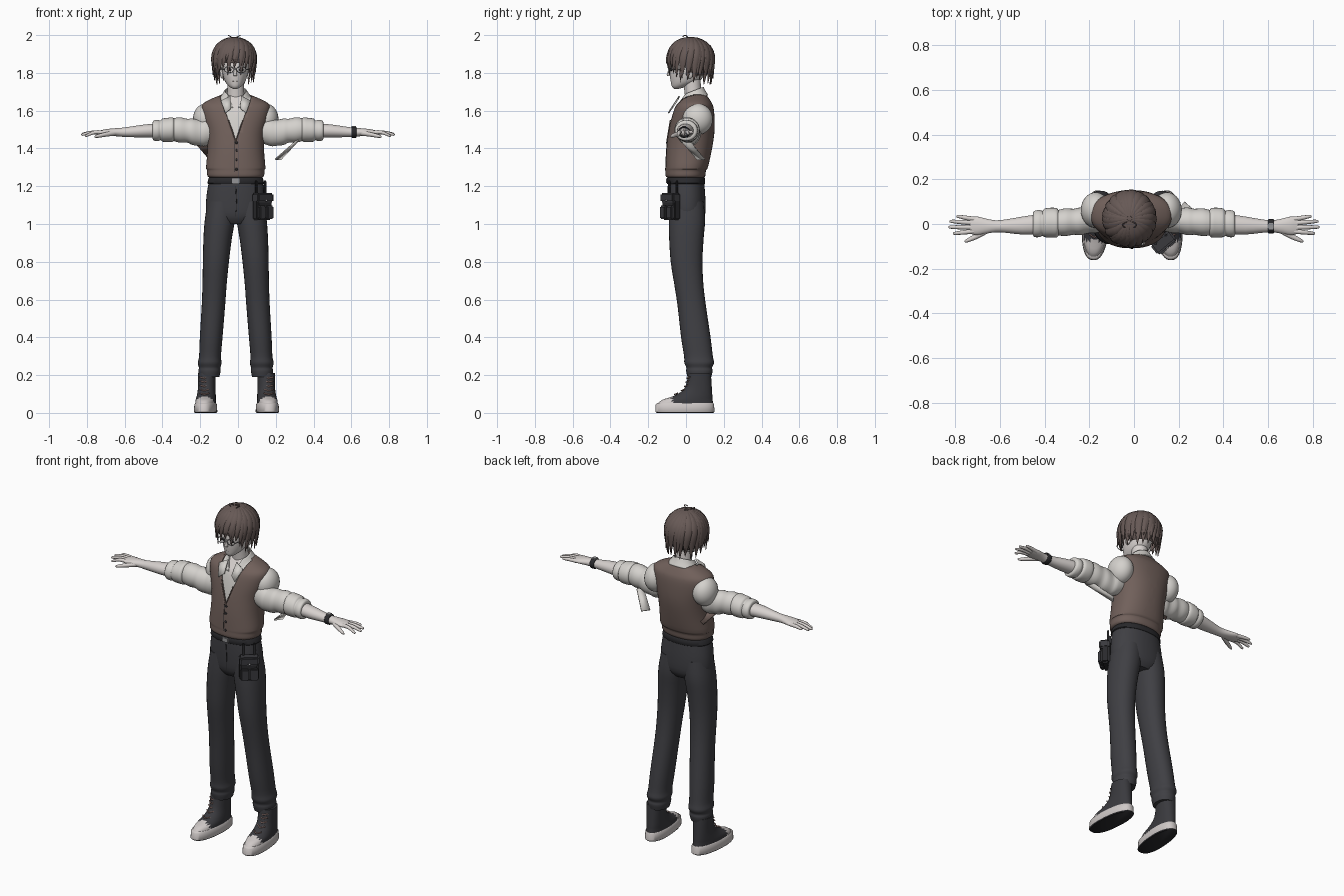
import bpy, bmesh, math, random
from mathutils import Vector, Matrix

if "Cube" in bpy.data.objects:
    bpy.data.objects.remove(bpy.data.objects["Cube"])
random.seed(4)
CX = -.012  # body centre line


def material(name, *rgb):
    mat = bpy.data.materials.new(name)
    mat.use_nodes = True
    mat.diffuse_color = (*rgb, 1)
    mat.node_tree.nodes["Principled BSDF"].inputs["Base Color"].default_value = (*rgb, 1)
    return mat


SKIN = material("pale skin", .68, .64, .62)
SHIRT = material("off white shirt", .66, .64, .61)
HAIR = material("brown hair", .135, .1, .092)
VEST = material("brown knit", .165, .118, .104)
CLOTH = material("charcoal cloth", .05, .05, .057)
CANVAS = material("dark canvas", .042, .042, .048)
RUBBER = material("white rubber", .62, .58, .57)
BLACK = material("black leather", .022, .022, .025)
LACE = material("dusty pink lace", .4, .25, .22)
METAL = material("grey metal", .3, .3, .31)


def finish(name, bm, *mats, solid=0, angle=.8):
    bmesh.ops.recalc_face_normals(bm, faces=bm.faces)
    mesh = bpy.data.meshes.new(name)
    bm.to_mesh(mesh)
    bm.free()
    for mat in mats:
        mesh.materials.append(mat)
    mesh.shade_smooth()
    mesh.set_sharp_from_angle(angle=angle)
    obj = bpy.data.objects.new(name, mesh)
    bpy.context.collection.objects.link(obj)
    if solid:
        mod = obj.modifiers.new("thickness", "SOLIDIFY")
        mod.thickness = solid
    return obj


def bridge(bm, rings, cap=True):
    loops = [[bm.verts.new(p) for p in ring] for ring in rings]
    for low, high in zip(loops, loops[1:]):
        for i in range(len(low)):
            j = (i + 1) % len(low)
            bm.faces.new((low[i], low[j], high[j], high[i]))
    if cap:
        bm.faces.new(loops[0][::-1])
        bm.faces.new(loops[-1])


def smooth_path(keys, steps):
    """Catmull-Rom interpolation of key tuples."""
    keys = [Vector(k) for k in keys]
    ext = [keys[0]] + keys + [keys[-1]]
    out = []
    for a, b, c, d in zip(ext, ext[1:], ext[2:], ext[3:]):
        for k in range(steps):
            t = k / steps
            out.append(b + (c - a) * t / 2 + (a - b * 2.5 + c * 2 - d / 2) * t * t
                       + (b * 3 - c * 3 + d - a) * t ** 3 / 2)
    return out + [keys[-1]]


def loft(keys, axis="z", sides=28, power=1, steps=3, cap=True, tilt=0):
    """Sweep ellipses given as centre and two radii."""
    bm = bmesh.new()
    rings = []
    for x, y, z, a, b in smooth_path(keys, steps):
        ring = []
        for i in range(sides):
            ang = math.tau * i / sides
            c, s = math.cos(ang), math.sin(ang)
            u = a * math.copysign(abs(c) ** power, c)
            v = b * math.copysign(abs(s) ** power, s)
            ring.append((x + u, y + v, z + tilt * v) if axis == "z" else (x, y + u, z + v))
        rings.append(ring)
    bridge(bm, rings, cap)
    return bm


def cut_vee(bm, apex, half, top):
    """Cut a V outline into the front and return the faces inside it."""
    tip = Vector((CX, 0, apex))
    normals = [Vector((s * (top - apex), 0, -half)) for s in (-1, 1)]
    for n in normals:
        bmesh.ops.bisect_plane(bm, geom=bm.verts[:] + bm.edges[:] + bm.faces[:], plane_co=tip, plane_no=n)
    return [f for f in bm.faces if f.calc_center_median().y < .04
            and all(n.dot(f.calc_center_median() - tip) < 0 for n in normals)]


def box(name, centre, size, mat, turn=0, bevel=.004):
    bm = bmesh.new()
    place = Matrix.Translation(centre) @ Matrix.Rotation(turn, 4, "Z") @ Matrix.Diagonal((*size, 1))
    bmesh.ops.create_cube(bm, size=1, matrix=place)
    bmesh.ops.bevel(bm, geom=bm.edges[:], offset=bevel, segments=2, affect="EDGES")
    return finish(name, bm, mat, angle=.5)


def ball(name, centre, radii, mat):
    bm = bmesh.new()
    bmesh.ops.create_uvsphere(bm, u_segments=28, v_segments=18, radius=1,
                              matrix=Matrix.Translation(centre) @ Matrix.Diagonal((*radii, 1)))
    return finish(name, bm, mat)


def wire(name, points, radius, mat, cyclic=False):
    curve = bpy.data.curves.new(name, "CURVE")
    curve.dimensions = "3D"
    curve.bevel_depth, curve.bevel_resolution = radius, 2
    spline = curve.splines.new("POLY")
    spline.points.add(len(points) - 1)
    for p, co in zip(spline.points, points):
        p.co = (*co, 1)
    spline.use_cyclic_u = cyclic
    curve.materials.append(mat)
    bpy.context.collection.objects.link(bpy.data.objects.new(name, curve))


def plate(name, points, mat):
    bm = bmesh.new()
    bm.faces.new([bm.verts.new(p) for p in points])
    return finish(name, bm, mat, solid=.007)


# Vest with V neck, over a shirt open at the throat
torso = [(CX, -.002, 1.245, .137, .096), (CX, -.003, 1.255, .15, .105), (CX, -.001, 1.285, .152, .107),
         (CX, .004, 1.3, .157, .112), (CX, .016, 1.39, .15, .12), (CX, .028, 1.48, .154, .122),
         (CX, .036, 1.56, .174, .115), (CX, .042, 1.62, .182, .103), (CX, .046, 1.65, .155, .085),
         (CX, .047, 1.685, .075, .06)]
vest = loft(torso, sides=56, power=.88, cap=False)
bmesh.ops.delete(vest, geom=cut_vee(vest, 1.44, .078, 1.66), context="FACES")
finish("vest", vest, VEST, solid=.01)
shirt = loft([(x, y, z - .004, a - .014, b - .014) for x, y, z, a, b in torso], sides=56, power=.88)
for face in cut_vee(shirt, 1.565, .035, 1.66):
    face.material_index = 1
finish("shirt_body", shirt, SHIRT, SKIN)
for z in (1.29, 1.34, 1.39, 1.43):
    ball("vest_button", (CX + .004, -.107 + (z - 1.29) * .05, z), (.007, .005, .007), BLACK)
for s in (-1, 1):
    wire("vest_neck_edge", [(CX, -.101, 1.44), (CX + s * .038, -.083, 1.55)], .003, VEST)
wire("vest_placket", [(CX - .008, -.106, 1.26), (CX - .008, -.107, 1.33), (CX - .008, -.1, 1.44)], .002, BLACK)

# Neck and collar
finish("neck", loft([(CX, .05, 1.6, .055, .05), (CX, .04, 1.67, .046, .045), (CX, .03, 1.77, .044, .046)]), SKIN)
collar = loft([(CX, .032, 1.65, .1, .085), (CX, .035, 1.68, .075, .068), (CX, .037, 1.705, .06, .056)],
              cap=False, tilt=.38, sides=40)
bmesh.ops.delete(collar, geom=cut_vee(collar, 1.585, .045, 1.69), context="FACES")
finish("collar", collar, SHIRT, solid=.006)
for s in (-1, 1):
    plate("collar_point", [(CX + s * x, y, z) for x, y, z in (
        (.028, -.032, 1.675), (.024, -.075, 1.61), (.055, -.09, 1.585), (.078, -.045, 1.65))], SHIRT)

# Face and head
finish("head", loft([(CX - .003, -.05, 1.716, .012, .014), (CX - .003, -.035, 1.728, .032, .04),
                     (CX - .003, -.006, 1.755, .054, .075), (CX - .003, .008, 1.8, .068, .094),
                     (CX - .003, .018, 1.86, .078, .1), (CX - .003, .022, 1.93, .06, .075)]), SKIN)
finish("nose", loft([(CX - .003, -.086, 1.783, .008, .01), (CX - .003, -.089, 1.79, .009, .013),
                     (CX - .003, -.084, 1.825, .005, .007)], sides=12), SKIN)
wire("mouth", [(CX - .016, -.079, 1.755), (CX + .01, -.079, 1.755)], .0015, VEST)
for s in (-1, 1):
    mid = Vector((CX - .003 + s * .032, -.086, 1.817))
    ball("eye", mid + Vector((0, .007, 0)), (.013, .006, .008), BLACK)
    ball("ear", (CX + s * .072, .02, 1.8), (.012, .02, .03), SKIN)
    wire("glasses_rim", [mid + Vector((.025 * math.cos(a), -.008, .016 * math.sin(a)))
                         for a in [math.tau * i / 20 for i in range(20)]], .002, METAL, True)
    wire("glasses_temple", [mid + Vector((s * .025, -.008, 0)), (CX + s * .08, .02, 1.82)], .002, METAL)
wire("glasses_bridge", [(CX - .012, -.095, 1.82), (CX + .006, -.095, 1.82)], .002, METAL)

# Hair: a cap covered with tapering locks
crown = Vector((CX - .008, .024, 1.868))
cap = bmesh.new()
bmesh.ops.create_uvsphere(cap, u_segments=32, v_segments=24, radius=1,
                          matrix=Matrix.Translation(crown) @ Matrix.Diagonal((.111, .119, .117, 1)))
bmesh.ops.delete(cap, geom=[f for f in cap.faces if f.calc_center_median().z < (
    1.86 if f.calc_center_median().y < 0 else 1.79)], context="FACES")
finish("hair_cap", cap, HAIR)


def lock(bm, ang, end, width, lift, start=.1):
    rings, count = [], 12
    side = Vector((math.cos(ang), math.sin(ang), 0))
    final = math.pi / 2 + max(0, (crown.z - end) / .118)
    for k in range(count + 1):
        t = k / count
        phi = start + (final - start) * t
        turn = ang + .22 * (1 - t)
        flat = math.sin(min(phi, math.pi / 2)) * (1 - .12 * max(0, phi - 1.6)) + lift * t ** 4
        height = math.cos(phi) if phi < math.pi / 2 else math.pi / 2 - phi
        out = Vector((math.sin(turn), -math.cos(turn), 0))
        pos = crown + Vector((out.x * .114 * flat, out.y * .122 * flat, .118 * height))
        normal = (out * math.sin(phi) + Vector((0, 0, max(0, math.cos(phi))))).normalized()
        wide = width * max(.04, min(1, .3 + 2 * t) * (1 - t ** 3))
        rings.append([pos + side * wide * math.cos(a) + normal * (.3 * wide + .002) * math.sin(a)
                      for a in [math.tau * i / 8 for i in range(8)]])
    bridge(bm, rings)


locks = bmesh.new()
for layer, (total, width, shorten, lift) in enumerate(((22, .026, 0, .02), (17, .023, .035, .1))):
    for i in range(total):
        ang = math.tau * (i + layer / 2) / total - math.pi
        front = math.cos(ang)
        end = 1.815 if front > .75 else 1.775 if front > .1 else 1.748
        lock(locks, ang, end + shorten + random.uniform(-.014, .014), width * random.uniform(.85, 1.15),
             lift * random.uniform(.3, 1.1))
for s in (-1, 1):
    lock(locks, s * 1.05, 1.75, .014, .02, .8)
    lock(locks, s * .32, 1.79, .014, .03, .7)
finish("hair_locks", locks, HAIR)
for s in (-1, 1):
    wire("stray_hair", [crown + Vector((s * .032 * math.sin(a), -.01 - .012 * a, .113 + .018 * math.sin(a)))
                        for a in [i * .28 for i in range(10)]], .0025, HAIR)

# Arms with rolled sleeves and open hands
fingers = ((.021, .795, .034, 1.483), (.004, .826, .012, 1.478), (-.015, .83, -.014, 1.474), (-.032, .81, -.042, 1.468))
for s in (-1, 1):
    side = "left" if s > 0 else "right"

    def limb(part, keys, mat, **options):
        finish(side + part, loft([(s * k[0], *k[1:]) for k in keys], "x", **options), mat)

    ball(side + "_shoulder", (CX + s * .16, .062, 1.555), (.066, .08, .082), SHIRT)
    limb("_sleeve", [(.1, .025, 1.5, .05, .06), (.17, .02, 1.485, .06, .072), (.2, .015, 1.482, .056, .068),
                     (.24, .012, 1.488, .062, .07), (.27, .01, 1.494, .058, .063), (.31, .008, 1.498, .062, .067),
                     (.35, .005, 1.5, .054, .057)], SHIRT)
    limb("_cuff", [(.335, .005, 1.5, .05, .05), (.345, .005, 1.5, .065, .064), (.37, .006, 1.498, .067, .064),
                   (.4, .005, 1.497, .064, .061), (.41, .003, 1.496, .056, .052), (.425, .002, 1.495, .061, .056),
                   (.447, 0, 1.495, .058, .053), (.452, 0, 1.495, .048, .042)], SHIRT)
    limb("_forearm", [(.42, 0, 1.495, .045, .038), (.5, -.007, 1.492, .04, .034), (.6, -.01, 1.486, .027, .025),
                      (.65, -.01, 1.486, .031, .021), (.7, -.008, 1.485, .041, .017), (.735, -.007, 1.483, .037, .011)],
         SKIN)
    for y, tip_x, tip_y, tip_z in fingers:
        limb("_finger", [(.71, y, 1.484, .011, .011), ((.71 + tip_x) / 2, (y + tip_y) / 2, 1.485, .01, .01),
                         (tip_x - .008, tip_y, tip_z, .007, .007), (tip_x, tip_y, tip_z, .003, .003)], SKIN, sides=12)
    limb("_thumb", [(.65, -.025, 1.482, .014, .014), (.7, -.052, 1.474, .014, .012), (.745, -.073, 1.465, .009, .009),
                    (.76, -.078, 1.462, .003, .003)], SKIN, sides=12)
limb("_watch_band", [(.6, -.01, 1.486, .03, .028), (.605, -.01, 1.486, .033, .03), (.622, -.01, 1.486, .033, .03),
                     (.627, -.01, 1.486, .03, .028)], BLACK)
box("watch_face", (.613, -.01, 1.516), (.03, .03, .008), METAL)

# Loose cloth under the arms
plate("left_sleeve_tab", [(.315, -.03, 1.45), (.305, .03, 1.43), (.225, .1, 1.345), (.195, .06, 1.345)], SHIRT)
plate("right_vest_flap", [(-.14, .0, 1.44), (-.225, .01, 1.425), (-.165, .07, 1.355), (-.14, .07, 1.37)], VEST)

# Trousers and belt
finish("hips", loft([(CX, 0, 1.255, .135, .093), (CX, .001, 1.2, .147, .097), (CX, .004, 1.12, .157, .099),
                     (CX, .006, 1.04, .15, .094), (CX, .006, 1.0, .09, .07)], power=.9, sides=40), CLOTH)
finish("belt", loft([(CX, 0, 1.212, .147, .099), (CX, 0, 1.216, .15, .102), (CX, 0, 1.242, .144, .1),
                     (CX, 0, 1.246, .14, .096)], power=.9, sides=40, steps=1), BLACK)
box("belt_buckle", (CX, -.102, 1.229), (.04, .008, .03), METAL)
wire("fly_seam", [(CX, -.097, 1.2), (CX + .004, -.096, 1.12), (CX, -.088, 1.04)], .002, BLACK)
for s in (-1, 1):
    side = "left" if s > 0 else "right"
    leg = [(.07, .004, 1.12, .078, .09), (.084, .005, 1.02, .08, .096), (.096, .002, .92, .075, .091),
           (.105, .003, .8, .069, .084), (.112, .015, .68, .064, .077), (.118, .03, .57, .062, .075),
           (.13, .052, .4, .06, .078), (.136, .066, .3, .058, .076), (.138, .07, .265, .063, .079),
           (.138, .07, .24, .057, .068), (.139, .071, .222, .059, .07), (.14, .071, .19, .053, .063)]
    finish(side + "_trouser_leg", loft([(CX + s * k[0], *k[1:]) for k in leg], power=.92), CLOTH)

    # Sneaker: rubber sole, canvas upper with rubber toe, laces
    x = s * .158 - .008
    spin = dict(cent=(x, .06, 0), matrix=Matrix.Rotation(s * .08, 3, "Z"))
    sole = loft([(x, -.006, 0, .056, .15), (x, -.006, .006, .06, .157), (x, -.006, .045, .058, .155),
                 (x, -.004, .052, .053, .149)], power=.85, sides=40, steps=1)
    sole.normal_update()
    for f in sole.faces:
        f.material_index = int(f.calc_center_median().z < .004)
    upper = loft([(x, -.004, .045, .054, .149), (x, .006, .068, .053, .135), (x, .035, .088, .05, .105),
                  (x, .058, .115, .047, .08), (x, .068, .15, .046, .068), (x, .072, .21, .047, .06)],
                 power=.9, sides=40)
    for f in upper.faces:
        f.material_index = int(f.calc_center_median().y < -.075)
    for name, bm, mats in (("_sole", sole, (RUBBER, BLACK)), ("_shoe_upper", upper, (CANVAS, RUBBER))):
        bmesh.ops.rotate(bm, verts=bm.verts, **spin)
        finish(side + name, bm, *mats)
    for z, y in ((.098, -.058), (.118, -.022), (.14, -.004), (.163, .002), (.183, .008)):
        wire(side + "_lace", [(x + s * .012 - .024, y + .014, z + .006), (x + s * .012, y - .003, z),
                              (x + s * .012 + .024, y + .014, z + .006)], .0035, LACE)

# Belt pouch on the left hip
turn = .7
out = Vector((math.sin(turn), -math.cos(turn), 0))
along = Vector((math.cos(turn), math.sin(turn), 0))
hub = Vector((.128, -.078, 1.09))
box("pouch_body", hub, (.105, .05, .14), BLACK, turn, .01)
box("pouch_flap", hub + out * .006 + Vector((0, 0, .048)), (.11, .056, .05), CANVAS, turn, .008)
for s in (-1, 1):
    box("pouch_pocket", hub + out * .03 + along * s * .026 - Vector((0, 0, .028)), (.046, .022, .07), CANVAS, turn, .006)
    box("pouch_strap", hub - out * .012 + along * s * .03 + Vector((0, 0, .09)), (.016, .012, .1), BLACK, turn)
ball("pouch_stud", hub + out * .035 + Vector((0, 0, .035)), (.006, .006, .006), METAL)
